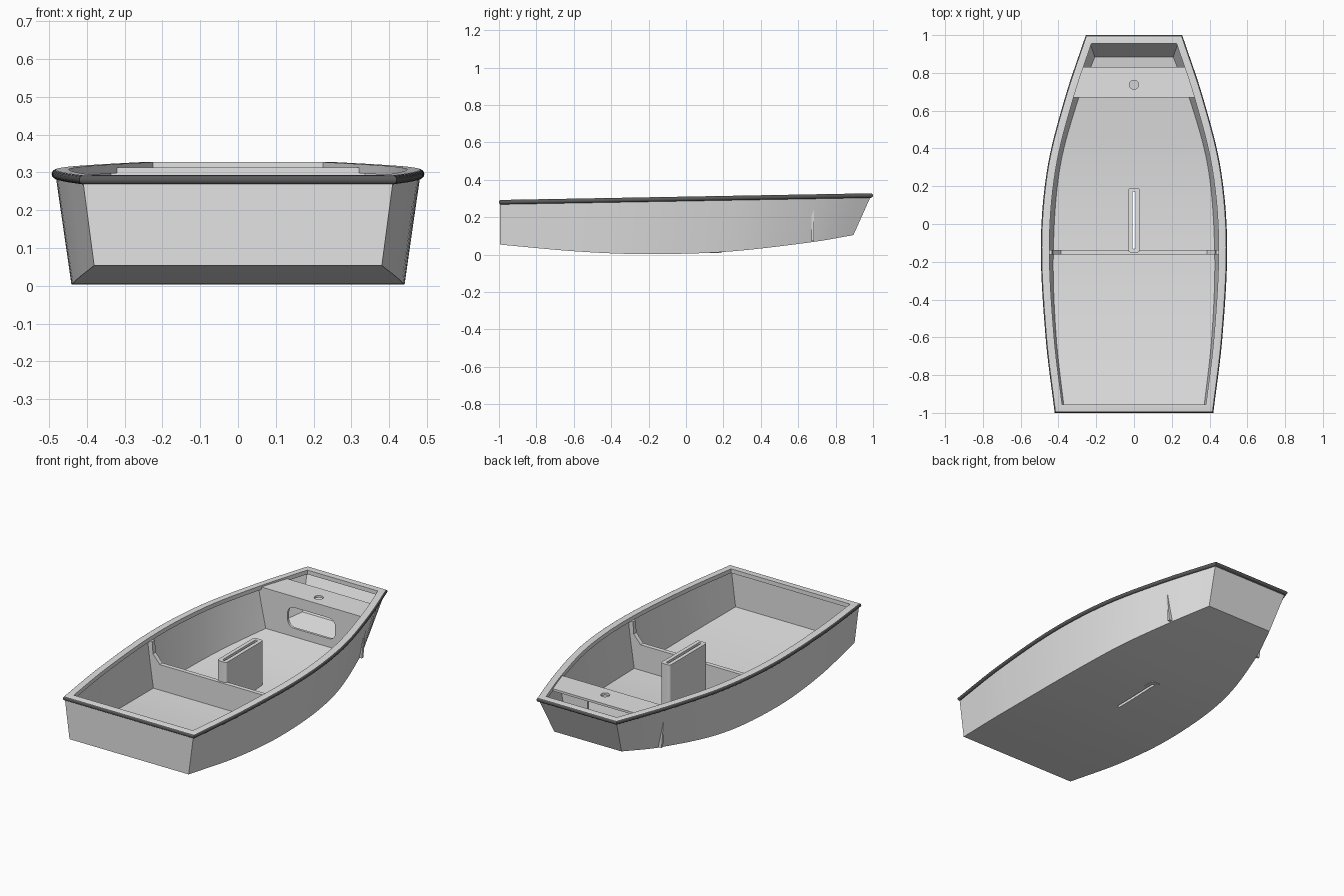
import bpy, bmesh, math
from mathutils import Vector

old = bpy.data.objects.get("Cube")
if old:
    bpy.data.objects.remove(old, do_unlink=True)


def material(name, value):
    mat = bpy.data.materials.new(name)
    mat.use_nodes = True
    colour = (value, value, value, 1)
    mat.diffuse_color = colour
    for node in mat.node_tree.nodes:
        if node.type == 'BSDF_PRINCIPLED':
            node.inputs["Base Color"].default_value = colour
            node.inputs["Roughness"].default_value = 0.7
    return mat


grey = material("light_grey", .77)
dark = material("dark_grey", .1)

STEPS = 32


def spline(points, y):
    """Smooth curve through a few (y, value) points."""
    i = 0
    while i < len(points) - 2 and y > points[i + 1][0]:
        i += 1

    def slope(k):
        a, b = points[max(k - 1, 0)], points[min(k + 1, len(points) - 1)]
        return (b[1] - a[1]) / (b[0] - a[0])
    (y0, v0), (y1, v1) = points[i], points[i + 1]
    h = y1 - y0
    t = (y - y0) / h
    return ((2*t**3 - 3*t**2 + 1) * v0 + (t**3 - 2*t**2 + t) * h * slope(i)
            + (3*t**2 - 2*t**3) * v1 + (t**3 - t**2) * h * slope(i + 1))


# Lines of the boat: rail half-width, chine half-width, bottom and sheer heights
RAIL = [(-1, .42), (-.6, .468), (-.1, .493), (.3, .458), (.67, .365), (1, .255)]
CHINE = [(-1, .38), (-.6, .425), (-.15, .44), (.3, .405), (.67, .305), (.895, .215)]
BOTTOM = [(-1, .054), (-.6, .018), (-.25, .003), (.2, .014), (.67, .066), (.895, .104)]


def sheer(y):
    return .31 + .018 * y


def lerp(a, b, t):
    return a + (b - a) * t


def finish(name, bm):
    bmesh.ops.recalc_face_normals(bm, faces=bm.faces)
    mesh = bpy.data.meshes.new(name)
    bm.to_mesh(mesh)
    bm.free()
    mesh.materials.append(grey)
    ob = bpy.data.objects.new(name, mesh)
    bpy.context.collection.objects.link(ob)
    return ob


def activate(ob):
    bpy.ops.object.select_all(action='DESELECT')
    ob.select_set(True)
    bpy.context.view_layer.objects.active = ob


def smooth(ob):
    activate(ob)
    bpy.ops.object.shade_smooth_by_angle(angle=math.radians(30))


def prism(name, outline, axis, low, high):
    """Extrude a flat outline along y or z."""
    bm = bmesh.new()
    place = {'Y': lambda a, b, c: (a, c, b), 'Z': lambda a, b, c: (a, b, c)}[axis]
    rings = [[bm.verts.new(place(a, b, c)) for a, b in outline] for c in (low, high)]
    for ring in rings:
        bm.faces.new(ring)
    n = len(outline)
    for i in range(n):
        j = (i + 1) % n
        bm.faces.new((rings[0][i], rings[0][j], rings[1][j], rings[1][i]))
    return finish(name, bm)


def mirrored(half):
    """Complete a right-hand outline with its mirror image."""
    return half + [(-a, b) for a, b in reversed(half)]


def rounded(cx, cy, w, h, r, seg=6):
    """Rounded rectangle given its half-sizes."""
    pts = []
    for k, (sx, sy) in enumerate(((1, 1), (-1, 1), (-1, -1), (1, -1))):
        for s in range(seg + 1):
            a = (k + s / seg) * math.pi / 2
            pts.append((cx + sx * (w - r) + r * math.cos(a),
                        cy + sy * (h - r) + r * math.sin(a)))
    return pts


def cut(cutter, *targets):
    for ob in targets:
        mod = ob.modifiers.new("opening", 'BOOLEAN')
        mod.operation = 'DIFFERENCE'
        mod.solver = 'EXACT'
        mod.object = cutter
        activate(ob)
        bpy.ops.object.modifier_apply(modifier=mod.name)
    bpy.data.objects.remove(cutter, do_unlink=True)


# Hull: flat-bottomed shell with upright stern and raked bow
bm = bmesh.new()
sections = []
for i in range(STEPS + 1):
    t = i / STEPS
    yt, yb = lerp(-.994, .99, t), lerp(-.994, .895, t)
    top = Vector((spline(RAIL, yt) - .01, yt, sheer(yt) - .012))
    low = Vector((spline(CHINE, yb), yb, spline(BOTTOM, yb)))
    flip = Vector((-1, 1, 1))
    sections.append([bm.verts.new(p) for p in (top, low, low * flip, top * flip)])
for a, b in zip(sections, sections[1:]):
    for k in range(3):
        bm.faces.new((a[k], a[k + 1], b[k + 1], b[k]))
bm.faces.new(sections[0])
bm.faces.new(sections[-1])
hull = finish("hull", bm)
shell = hull.modifiers.new("planking", 'SOLIDIFY')
shell.thickness = .015
shell.offset = -1
shell.use_even_offset = True
activate(hull)
bpy.ops.object.modifier_apply(modifier=shell.name)

# Gunwale: flat-topped rail with a dark half-round outer edge
bm = bmesh.new()
ARC = 8
section = [(.045, 0)]
for k in range(ARC + 1):
    a = k / ARC * math.pi
    section.append((.012 * (1 - math.sin(a)), -.012 + .012 * math.cos(a)))
section.append((.045, -.024))
stations = [(1, i / STEPS) for i in range(STEPS + 1)]
stations += [(-1, t) for _, t in reversed(stations)]
rings = []
for side, t in stations:
    ring = []
    for d, dz in section:
        y = lerp(-1 + d, 1 - d, t)
        ring.append(bm.verts.new((side * (spline(RAIL, y) - d), y, sheer(y) + dz)))
    rings.append(ring)
for a, b in zip(rings, rings[1:] + rings[:1]):
    for k in range(len(section)):
        m = (k + 1) % len(section)
        face = bm.faces.new((a[k], a[m], b[m], b[k]))
        face.material_index = 1 if 2 <= k <= ARC else 0
gunwale = finish("gunwale", bm)
gunwale.data.materials.append(dark)

# Middle frame: cross bar with side arms rising to the rail
frame = prism("middle_frame", mirrored([
    (.43, .01), (.464, .285), (.435, .285), (.43, .215), (.386, .165)]),
    'Y', -.162, -.137)

# Forward bulkhead with a rounded opening
bulkhead = prism("forward_bulkhead", mirrored([(.322, .072), (.342, .302)]),
                 'Y', .67, .684)
cut(prism("cutter", rounded(0, .19, .152, .06, .04), 'Y', .6, .75), bulkhead)

# Foredeck with mast hole
deck = prism("foredeck", mirrored([(.335, .67), (.288, .832)]), 'Z', .3, .313)
cut(prism("cutter", rounded(0, .737, .024, .024, .0239, 8), 'Z', .2, .4), deck)

# Centreboard trunk, slotted through the floor
trunk = prism("centreboard_trunk", rounded(0, .02, .03, .17, .012), 'Z', .009, .282)
cut(prism("cutter", rounded(0, .02, .008, .152, .0079), 'Z', -.1, .4), trunk, hull)

for part in (hull, gunwale, frame, bulkhead, deck, trunk):
    smooth(part)
